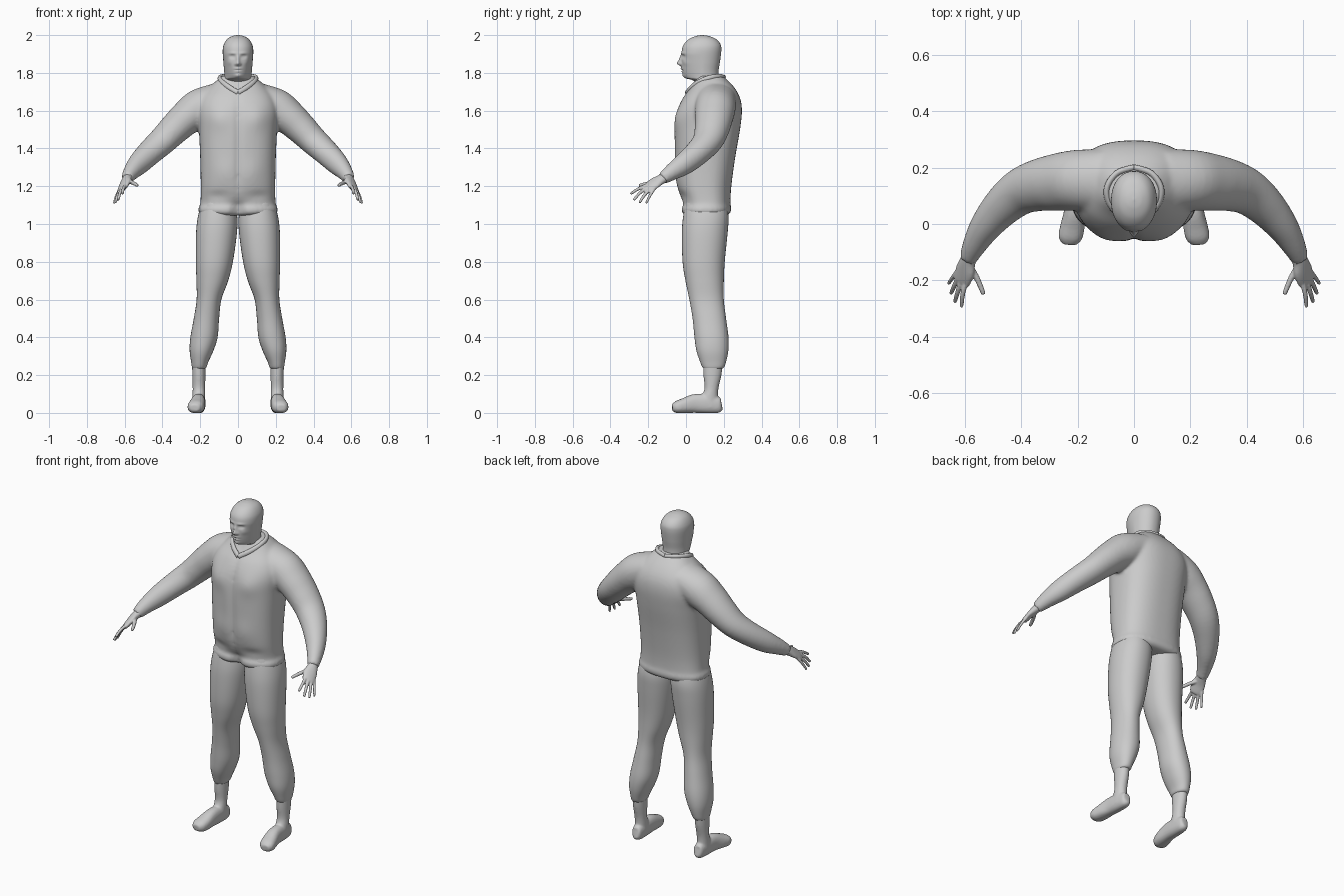
import bpy, bmesh, math
from mathutils import Vector


def spline(p, steps):
    # Catmull-Rom through section tuples
    out = []
    for i in range(len(p) - 1):
        a, b, c, d = p[max(i - 1, 0)], p[i], p[i + 1], p[min(i + 2, len(p) - 1)]
        for k in range(steps):
            t = k / steps
            out.append([0.5 * (2 * q + (r - o) * t + (2 * o - 5 * q + 4 * r - s) * t * t
                        + (3 * q - o - 3 * r + s) * t ** 3) for o, q, r, s in zip(a, b, c, d)])
    return out + [list(p[-1])]


def loft(bm, sections, hint=(1, 0, 0), flat=False, n=32, steps=4, power=2.0, sides=(1,)):
    # Closed tube through (x, y, z, radius_u, radius_v) sections
    secs = spline(sections, steps)
    for s in sides:
        rings = []
        for i, (x, y, z, ru, rv) in enumerate(secs):
            a, b = secs[max(i - 1, 0)], secs[min(i + 1, len(secs) - 1)]
            t = Vector((0, 0, 1)) if flat else (Vector(b[:3]) - Vector(a[:3])).normalized()
            u = Vector(hint)
            u = (u - t * u.dot(t)).normalized()
            v = t.cross(u)
            ring = []
            for k in range(n):
                c, d = math.cos(2 * math.pi * k / n), math.sin(2 * math.pi * k / n)
                c = math.copysign(abs(c) ** (2 / power), c)
                d = math.copysign(abs(d) ** (2 / power), d)
                p = Vector((x, y, z)) + u * (c * max(ru, .001)) + v * (d * max(rv, .001))
                ring.append(bm.verts.new((p.x * s, p.y, p.z)))
            rings.append(ring)
        for r0, r1 in zip(rings, rings[1:]):
            for k in range(n):
                bm.faces.new((r0[k], r0[(k + 1) % n], r1[(k + 1) % n], r1[k]))
        bm.faces.new(rings[0][::-1])
        bm.faces.new(rings[-1])


def upright(rows):
    # (z, front y, back y, half width) -> section
    return [(0, (f + b) / 2, z, w, (b - f) / 2) for z, f, b, w in rows]


def bump(bm, bumps, y_limit):
    # Push the front surface with soft round strokes (x, z, amount, size x, size z)
    for v in bm.verts:
        if v.co.y < y_limit:
            x, z = abs(v.co.x), v.co.z
            v.co.y -= sum(a * math.exp(-((x - bx) / sx) ** 2 - ((z - bz) / sz) ** 2)
                          for bx, bz, a, sx, sz in bumps)


def finish(name, bm, voxel=0, smooth=0, mirror=False):
    bmesh.ops.recalc_face_normals(bm, faces=bm.faces)
    for f in bm.faces:
        f.smooth = True
    me = bpy.data.meshes.new(name)
    bm.to_mesh(me)
    bm.free()
    ob = bpy.data.objects.new(name, me)
    bpy.context.collection.objects.link(ob)
    if voxel:
        m = ob.modifiers.new("Fuse", 'REMESH')
        m.mode, m.voxel_size, m.use_smooth_shade = 'VOXEL', voxel, True
    if smooth:
        m = ob.modifiers.new("Soften", 'SMOOTH')
        m.factor, m.iterations = 0.5, smooth
    if mirror:
        ob.modifiers.new("Mirror", 'MIRROR').use_mirror_merge = False
    return ob


# Jacket: boxy torso with rolled hem, fused with both sleeves
bm = bmesh.new()
loft(bm, upright([
    (1.045, -.005, .215, .185), (1.06, -.025, .235, .207), (1.085, -.027, .24, .209),
    (1.11, -.018, .235, .199), (1.2, -.045, .24, .197), (1.35, -.058, .26, .2),
    (1.5, -.06, .286, .207), (1.6, -.045, .296, .215), (1.67, -.015, .285, .195),
    (1.73, .03, .25, .145), (1.785, .06, .195, .085)]), flat=True, n=96, steps=6, power=2.5)
bump(bm, [(.1, 1.56, .012, .06, .06), (0, 1.4, -.012, .012, .3), (0, 1.07, -.035, .035, .04),
          (.07, 1.27, .008, .06, .07), (.11, 1.15, -.008, .05, .02)], 0.06)
loft(bm, [(.1, .155, 1.665, .085, .11), (.2, .155, 1.615, .102, .108), (.27, .148, 1.565, .092, .102),
          (.335, .138, 1.505, .083, .093), (.4, .115, 1.44, .074, .083), (.465, .063, 1.38, .067, .071),
          (.525, -.008, 1.32, .06, .057), (.565, -.075, 1.275, .045, .043),
          (.588, -.125, 1.24, .033, .031)], hint=(0, 0, 1), sides=(1, -1))
finish("jacket", bm, 0.009, 8)

# Collar: tapering roll around the neck, dropping to a V at the front
bm = bmesh.new()
collar = [(0, .2, 1.775), (.06, .18, 1.78), (.095, .13, 1.775), (.088, .075, 1.755),
          (.05, .03, 1.725), (0, .005, 1.695)]
loft(bm, [(*p, .014, .011) for p in collar], hint=(0, .3, 1), n=12, steps=6, sides=(1, -1))
finish("collar", bm)

# Trouser leg: thigh, knee, calf and gathered cuff
bm = bmesh.new()
legs = [(1.12, .0, .21, .02, .19), (1.04, -.015, .225, .004, .212), (.95, -.022, .22, .006, .222),
        (.8, -.018, .205, .027, .223), (.7, -.003, .2, .052, .22), (.6, .018, .2, .088, .219),
        (.5, .035, .212, .1, .234), (.4, .045, .225, .108, .252), (.33, .055, .224, .13, .256),
        (.27, .075, .212, .157, .248), (.24, .088, .2, .168, .243), (.232, .1, .18, .18, .235)]
loft(bm, [((i + o) / 2, (f + b) / 2, z, (o - i) / 2, (b - f) / 2) for z, f, b, i, o in legs],
     flat=True, n=40, steps=5, power=2.15)
finish("trouser_leg", bm, mirror=True)

# Foot: sole loft fused with the ankle
bm = bmesh.new()
loft(bm, [(.205, .19, .04, .012, .02), (.205, .178, .04, .028, .04), (.207, .12, .048, .035, .05),
          (.21, .05, .05, .037, .05), (.218, -.01, .038, .043, .04), (.227, -.05, .03, .041, .032),
          (.23, -.073, .027, .024, .018)], power=2.4)
loft(bm, [(.207, .125, .03, .034, .05), (.207, .125, .08, .034, .045), (.207, .135, .13, .033, .037),
          (.207, .14, .2, .035, .048), (.207, .142, .26, .036, .052)], flat=True)
for v in bm.verts:
    v.co.z = max(v.co.z, -.001)
finish("foot", bm, 0.006, 5, mirror=True)

# Hand: palm, four fingers and thumb fused together
bm = bmesh.new()
loft(bm, [(.575, -.1, 1.255, .03, .026), (.588, -.13, 1.237, .03, .023), (.598, -.165, 1.217, .039, .018),
          (.61, -.2, 1.19, .036, .014), (.613, -.21, 1.183, .028, .009)], hint=(.04, .045, -.02))
fingers = [((.594, -.2, 1.205), (.606, -.245, 1.19), (.611, -.29, 1.162), .0088),
           ((.609, -.195, 1.197), (.624, -.24, 1.168), (.634, -.274, 1.13), .0088),
           ((.619, -.185, 1.19), (.637, -.22, 1.153), (.648, -.245, 1.115), .0085),
           ((.626, -.17, 1.185), (.644, -.192, 1.148), (.656, -.21, 1.112), .0078),
           ((.585, -.145, 1.227), (.555, -.195, 1.217), (.534, -.245, 1.205), .0105)]
for a, b, c, r in fingers:
    e = [p + (p - q) * .04 for p, q in zip(c, b)]
    loft(bm, [(*a, r * 1.2, r * 1.2), (*b, r, r), (*c, r * .8, r * .8), (*e, r * .3, r * .3)],
         hint=(1, 0, 0), n=12)
finish("hand", bm, 0.004, 3, mirror=True)

# Head and neck: one egg-shaped loft with the face pushed in and out
bm = bmesh.new()
loft(bm, upright([
    (1.68, .06, .2, .085), (1.745, .05, .183, .078), (1.763, .03, .176, .074),
    (1.775, -.006, .172, .072), (1.81, -.02, .172, .074), (1.86, -.024, .18, .078),
    (1.92, -.022, .187, .081), (1.953, -.01, .182, .074), (1.98, .018, .158, .056),
    (1.995, .053, .12, .03), (2.0, .083, .09, .003)]), flat=True, n=96, steps=10, power=2.15)
for v in bm.verts:
    front = min(max((.09 - v.co.y) / .1, 0), 1)
    low = min(max((1.9 - v.co.z) / .12, 0), 1)
    v.co.x *= 1 - .3 * front * low
bump(bm, [(0, 1.85, .022, .011, .012), (0, 1.872, .012, .008, .02), (.013, 1.846, .006, .006, .006),
          (.03, 1.887, -.012, .014, .009), (.03, 1.887, .006, .008, .004), (.028, 1.904, .005, .022, .006),
          (0, 1.822, .007, .016, .005), (0, 1.815, -.006, .018, .003), (0, 1.808, .006, .014, .004),
          (0, 1.785, .006, .016, .01), (.045, 1.855, .004, .014, .015)], 0.05)
finish("head", bm)
